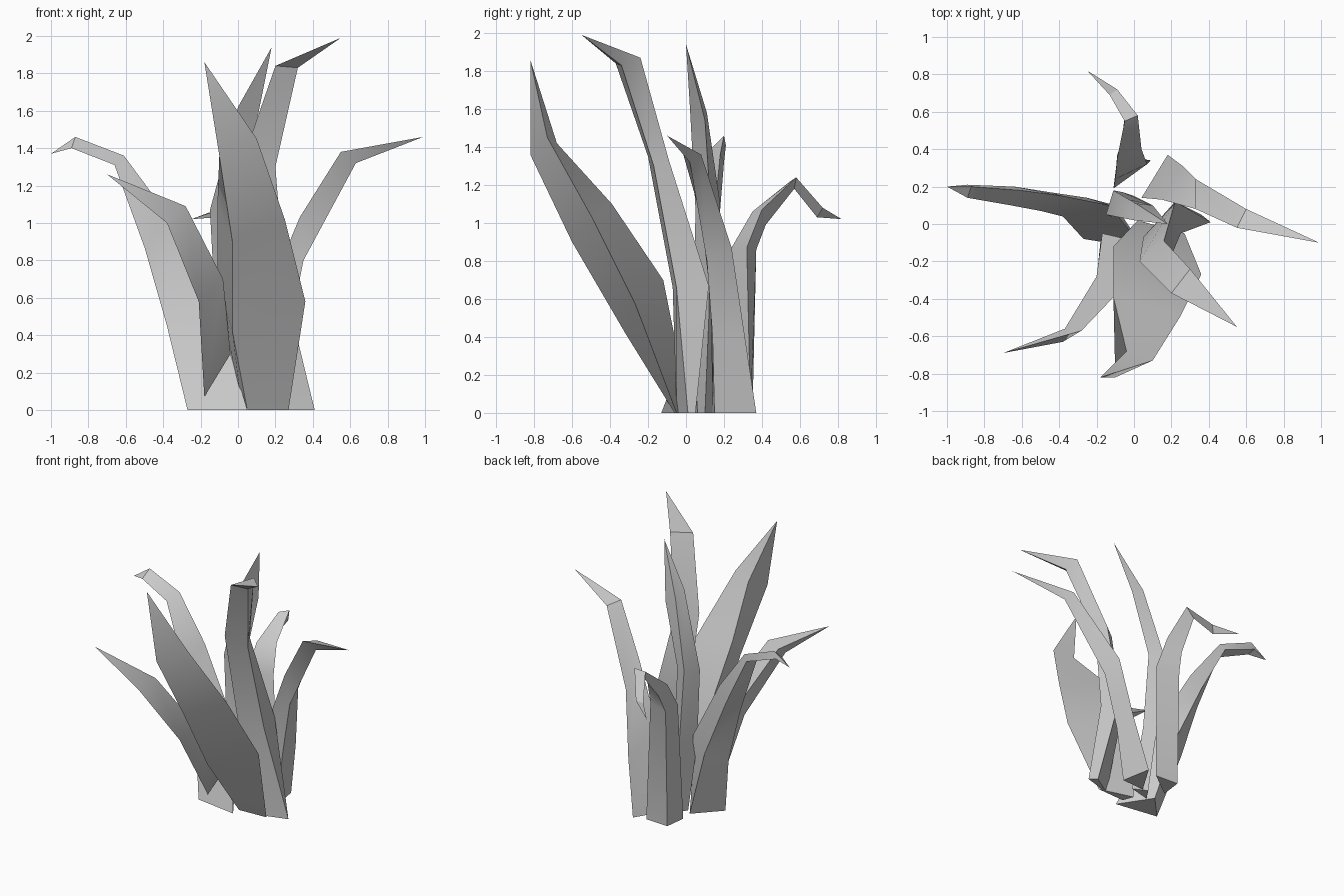
import bpy
import bmesh
from mathutils import Vector

cube = bpy.data.objects.get("Cube")
if cube:
    bpy.data.objects.remove(cube, do_unlink=True)

# One plain grey for every leaf
grey = bpy.data.materials.new("leaf_grey")
grey.use_nodes = True
leaf_colour = (0.6, 0.6, 0.6, 1)
grey.diffuse_color = leaf_colour
grey.node_tree.nodes["Principled BSDF"].inputs["Base Color"].default_value = leaf_colour


def make_leaf(name, left_edge, keel, right_edge, tip):
    """Skin a three-sided tapering blade from its two edges and its keel."""
    bm = bmesh.new()
    rings = [
        [bm.verts.new(Vector(corner)) for corner in ring]
        for ring in zip(left_edge, keel, right_edge)
    ]
    point = bm.verts.new(Vector(tip))
    bm.faces.new(rings[0])
    for low, high in zip(rings, rings[1:]):
        for i in range(len(low)):
            j = (i + 1) % len(low)
            bm.faces.new((low[i], low[j], high[j], high[i]))
    for i in range(len(rings[-1])):
        bm.faces.new((rings[-1][i], rings[-1][(i + 1) % len(rings[-1])], point))
    bmesh.ops.recalc_face_normals(bm, faces=bm.faces)

    mesh = bpy.data.meshes.new(name)
    bm.to_mesh(mesh)
    bm.free()
    mesh.materials.append(grey)
    leaf = bpy.data.objects.new(name, mesh)
    bpy.context.collection.objects.link(leaf)
    bpy.ops.object.select_all(action="DESELECT")
    leaf.select_set(True)
    bpy.context.view_layer.objects.active = leaf
    bpy.ops.object.shade_smooth_by_angle(angle=0.6)


# Broad leaf leaning to the front
make_leaf(
    "front_broad_leaf",
    left_edge=[(.02, .02, 0), (-.11, -.12, .7), (-.11, -.39, 1.1), (-.04, -.68, 1.42)],
    keel=[(.05, -.06, 0), (-.03, -.32, .42), (-.03, -.6, .9), (-.1, -.82, 1.36)],
    right_edge=[(.27, -.05, 0), (.36, -.27, .58), (.25, -.49, 1.02), (.1, -.73, 1.45)],
    tip=(-.18, -.82, 1.86),
)

# Narrow leaf reaching to the front right
make_leaf(
    "front_right_leaf",
    left_edge=[(-.17, -.05, .2), (-.2, -.28, .65), (-.37, -.56, 1.05)],
    keel=[(-.18, -.1, .07), (-.21, -.39, .58), (-.38, -.63, 1)],
    right_edge=[(-.04, -.08, .3), (-.08, -.36, .7), (-.28, -.57, 1.09)],
    tip=(-.7, -.69, 1.26),
)

# Arching leaf on the right with a drooping end
make_leaf(
    "right_arching_leaf",
    left_edge=[(.05, -.13, 0), (-.13, .1, .6), (-.38, .15, 1.05), (-.61, .18, 1.36), (-.87, .2, 1.46)],
    keel=[(-.1, .1, 0), (-.25, .14, .5), (-.45, .17, .95), (-.64, .2, 1.32), (-.89, .21, 1.41)],
    right_edge=[(-.27, -.08, 0), (-.38, .04, .45), (-.5, .07, .87), (-.66, .1, 1.31), (-.89, .14, 1.4)],
    tip=(-1, .2, 1.37),
)

# Long leaf on the left
make_leaf(
    "left_long_leaf",
    left_edge=[(.04, .14, 0), (.15, .13, .6), (.33, .08, 1.03), (.55, -.02, 1.38)],
    keel=[(.22, .15, 0), (.27, .14, .4), (.35, .11, .8), (.63, .02, 1.32)],
    right_edge=[(.18, .37, 0), (.26, .31, .4), (.33, .24, .87), (.6, .08, 1.36)],
    tip=(.99, -.1, 1.46),
)

# Tall leaf bending to the front left
make_leaf(
    "tall_leaf",
    left_edge=[(.2, -.05, 0), (.05, -.07, .66), (.03, -.2, 1.35), (.2, -.37, 1.84)],
    keel=[(.41, .01, 0), (.25, -.05, .66), (.2, -.17, 1.3), (.32, -.34, 1.83)],
    right_edge=[(.36, .05, 0), (.22, .12, .67), (.16, -.09, 1.33), (.3, -.24, 1.87)],
    tip=(.55, -.55, 1.99),
)

# Upright leaf in the middle
make_leaf(
    "middle_upright_leaf",
    left_edge=[(-.06, .06, 0), (-.12, .04, .5), (-.15, .05, 1.07), (0, .02, 1.62)],
    keel=[(.1, .1, 0), (.02, .12, .5), (-.02, .13, 1.08), (.1, .1, 1.54)],
    right_edge=[(0, .15, 0), (-.06, .17, .5), (-.11, .18, 1.1), (.01, .11, 1.58)],
    tip=(.18, 0, 1.94),
)

# Back leaf that hooks over and droops
make_leaf(
    "back_drooping_leaf",
    left_edge=[(.09, .34, 0), (.07, .32, .87), (.04, .4, 1.07), (.02, .58, 1.24), (-.09, .72, 1.08)],
    keel=[(-.09, .35, 0), (-.09, .37, .86), (-.07, .42, .99), (-.05, .57, 1.18), (-.12, .69, 1.03)],
    right_edge=[(-.11, .19, 0), (-.1, .24, .87), (-.09, .35, 1.06), (-.05, .55, 1.22), (-.13, .69, 1.06)],
    tip=(-.25, .82, 1.02),
)
